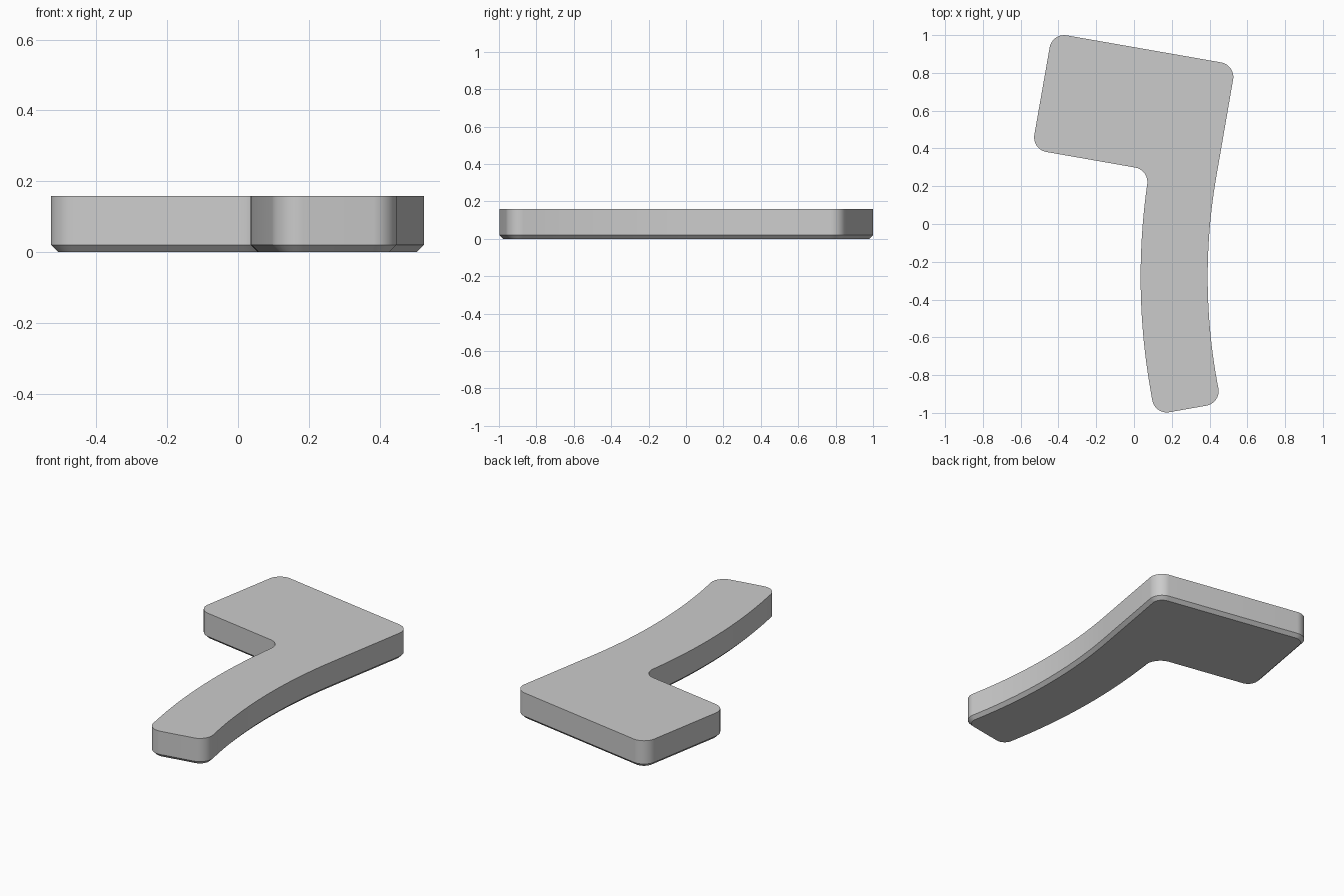
import bpy, bmesh, math
from mathutils import Vector

cube = bpy.data.objects.get("Cube")
if cube:
    bpy.data.objects.remove(cube, do_unlink=True)

HEIGHT, CHAMFER, RADIUS = 0.158, 0.02, 0.078


def fillet(prev, corner, nxt, r=RADIUS, steps=12):
    """Points of a round that replaces a sharp corner."""
    c = Vector(corner)
    a, b = (Vector(prev) - c).normalized(), (Vector(nxt) - c).normalized()
    half = a.angle(b) / 2
    centre = c + (a + b).normalized() * r / math.sin(half)
    start = c + a * r / math.tan(half) - centre
    end = c + b * r / math.tan(half) - centre
    pts = []
    for i in range(steps + 1):
        direction = start.lerp(end, i / steps).normalized()
        pts.append(centre + direction * r)
    return pts


def arc(radius, first, last, steps=24):
    """Points on the concentric sweeps of the long arm, angles in degrees."""
    pts = []
    for i in range(steps + 1):
        t = math.radians(first + (last - first) * i / steps)
        pts.append(Vector((3.49 - radius * math.cos(t), -0.28 + radius * math.sin(t))))
    return pts


# Outline: tilted wide end, then a gently curved arm
back_right, front_right = (-0.433, 1.012), (-0.541, 0.395)
inner, back_left = (0.08, 0.286), (0.538, 0.842)
tip_right, tip_left = (0.11, -1.01), (0.461, -0.948)
inner_arc = arc(3.455, 7.3, -10)
outer_arc = arc(3.1, -10, 10)

outline = (fillet(back_left, back_right, front_right)
           + fillet(back_right, front_right, inner)
           + fillet(front_right, inner, inner_arc[0])
           + inner_arc
           + fillet(inner_arc[-1], tip_right, tip_left)
           + fillet(tip_right, tip_left, outer_arc[0])
           + outer_arc
           + fillet(outer_arc[-1], back_left, back_right))

# Extrude the slab and chamfer its lower rim
bm = bmesh.new()
base = bm.faces.new([bm.verts.new((p.x, p.y, 0)) for p in outline])
raised = bmesh.ops.extrude_face_region(bm, geom=[base], use_keep_orig=True)
top_verts = [g for g in raised["geom"] if isinstance(g, bmesh.types.BMVert)]
bmesh.ops.translate(bm, verts=top_verts, vec=(0, 0, HEIGHT))
bmesh.ops.recalc_face_normals(bm, faces=bm.faces)
rim = [e for e in bm.edges if all(v.co.z < 0.001 for v in e.verts)]
bmesh.ops.bevel(bm, geom=rim, offset=CHAMFER, segments=1, affect='EDGES')

mesh = bpy.data.meshes.new("desk_top")
bm.to_mesh(mesh)
bm.free()
desk_top = bpy.data.objects.new("desk_top", mesh)
bpy.context.collection.objects.link(desk_top)

# Plain grey finish
grey = bpy.data.materials.new("light_grey")
grey.use_nodes = True
colour = (0.6, 0.6, 0.6, 1)
grey.diffuse_color = colour
grey.node_tree.nodes["Principled BSDF"].inputs["Base Color"].default_value = colour
mesh.materials.append(grey)

bpy.ops.object.select_all(action='DESELECT')
desk_top.select_set(True)
bpy.context.view_layer.objects.active = desk_top
bpy.ops.object.shade_smooth_by_angle(angle=math.radians(30))
